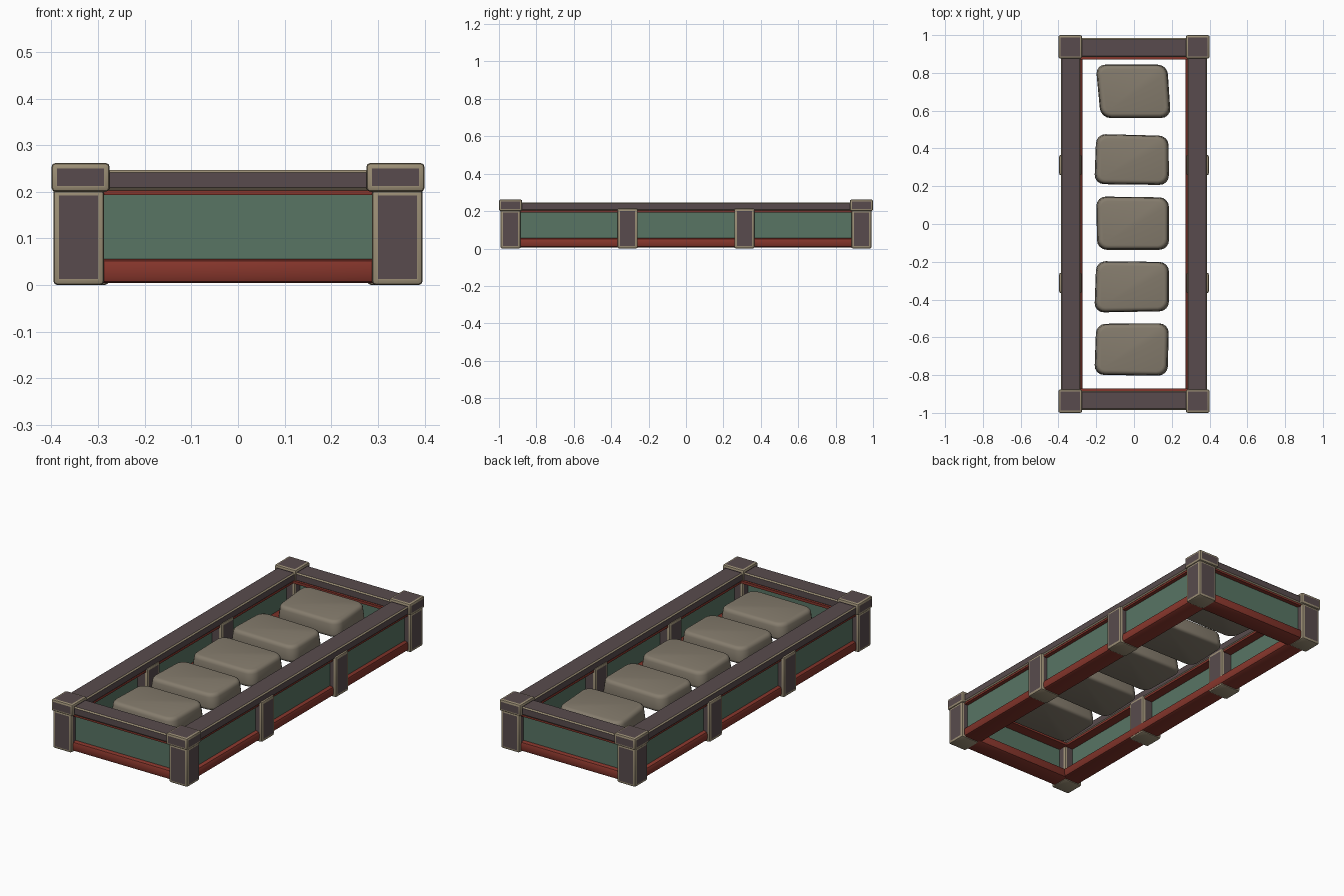
import bpy, bmesh, math
from mathutils import Vector

if "Cube" in bpy.data.objects:
    bpy.data.objects.remove(bpy.data.objects["Cube"])


def material(name, hexcol):
    m = bpy.data.materials.new(name)
    lin = [(int(hexcol[i:i + 2], 16) / 255) for i in (0, 2, 4)]
    lin = [c / 12.92 if c <= 0.04045 else ((c + 0.055) / 1.055) ** 2.4 for c in lin]
    m.diffuse_color = (*lin, 1)
    m.use_nodes = True
    m.node_tree.nodes["Principled BSDF"].inputs["Base Color"].default_value = m.diffuse_color
    return m


DARK = material("dark umber wood", "584B4D")
BEIGE = material("worn beige edge", "9C8F76")
RED = material("dull red paint", "85352B")
GREEN = material("muted green panel", "587564")
STONE = material("grey brown stone", "857C6D")


def finish(bm, name, mats, smooth=True):
    bmesh.ops.recalc_face_normals(bm, faces=bm.faces)
    me = bpy.data.meshes.new(name)
    bm.to_mesh(me)
    bm.free()
    ob = bpy.data.objects.new(name, me)
    bpy.context.collection.objects.link(ob)
    for m in mats:
        me.materials.append(m)
    if smooth:
        bpy.ops.object.select_all(action='DESELECT')
        bpy.context.view_layer.objects.active = ob
        ob.select_set(True)
        bpy.ops.object.shade_smooth_by_angle(angle=math.radians(35))
    return ob


def box_bm(lo, hi):
    bm = bmesh.new()
    bmesh.ops.create_cube(bm, size=1)
    lo, hi = Vector(lo), Vector(hi)
    for v in bm.verts:
        v.co = Vector([lo[i] + (v.co[i] + 0.5) * (hi[i] - lo[i]) for i in range(3)])
    return bm


def box(name, lo, hi, mat, bevel=0.0, segs=1, edge_mat=None):
    bm = box_bm(lo, hi)
    if bevel:
        bmesh.ops.bevel(bm, geom=list(bm.edges), offset=bevel, segments=segs,
                        profile=0.5, affect='EDGES', material=1 if edge_mat else -1)
    return finish(bm, name, [mat, edge_mat] if edge_mat else [mat])


def worn_block(name, lo, hi, inset, bevel=0.009):
    """Beige block whose faces carry a dark inset patch."""
    bm = box_bm(lo, hi)
    bm.normal_update()
    edges = list(bm.edges)
    faces = [f for f in bm.faces if f.normal.z > -0.5]
    bmesh.ops.inset_individual(bm, faces=faces, thickness=inset)
    for f in faces:
        f.material_index = 1
    bmesh.ops.bevel(bm, geom=edges, offset=bevel, segments=2, profile=0.5, affect='EDGES', material=0)
    return finish(bm, name, [BEIGE, DARK])


def span(s, a, b):
    return (min(s * a, s * b), max(s * a, s * b))


# Corner posts with wider caps
for sx, nx in ((-1, "left"), (1, "right")):
    for sy, ny in ((-1, "front"), (1, "back")):
        x, y = span(sx, 0.287, 0.396), span(sy, 0.885, 0.992)
        worn_block(f"{ny}_{nx}_corner_post", (x[0], y[0], 0), (x[1], y[1], 0.205), 0.018)
        x, y = span(sx, 0.275, 0.4), span(sy, 0.876, 1.0)
        worn_block(f"{ny}_{nx}_corner_cap", (x[0], y[0], 0.2), (x[1], y[1], 0.262), 0.017)

# Long sides: rails, panel and two middle posts
for s, n in ((-1, "left"), (1, "right")):
    x = span(s, 0.282, 0.387)
    box(f"{n}_top_rail", (x[0], -0.93, 0.203), (x[1], 0.93, 0.247), DARK, 0.006, 1, BEIGE)
    x = span(s, 0.286, 0.38)
    box(f"{n}_red_strip", (x[0], -0.92, 0.193), (x[1], 0.92, 0.207), RED)
    x = span(s, 0.272, 0.382)
    box(f"{n}_bottom_rail", (x[0], -0.93, 0.006), (x[1], 0.93, 0.056), RED, 0.014, 2)
    x = span(s, 0.335, 0.36)
    box(f"{n}_panel", (x[0], -0.9, 0.045), (x[1], 0.9, 0.2), GREEN)
    for y, k in ((-0.312, "front"), (0.312, "back")):
        x = span(s, 0.277, 0.396)
        worn_block(f"{n}_{k}_middle_post", (x[0], y - 0.054, 0), (x[1], y + 0.054, 0.214), 0.02)

# Short ends: rails and panel
for s, n in ((-1, "front"), (1, "back")):
    y = span(s, 0.883, 0.984)
    box(f"{n}_top_rail", (-0.3, y[0], 0.203), (0.3, y[1], 0.247), DARK, 0.006, 1, BEIGE)
    y = span(s, 0.872, 0.978)
    box(f"{n}_red_strip", (-0.3, y[0], 0.193), (0.3, y[1], 0.207), RED)
    box(f"{n}_bottom_rail", (-0.3, y[0], 0.004), (0.3, y[1], 0.056), RED, 0.014, 2)
    y = span(s, 0.93, 0.955)
    box(f"{n}_panel", (-0.3, y[0], 0.045), (0.3, y[1], 0.2), GREEN)

# Five slightly irregular rounded stones
stones = [
    [(-.205, .845), (.178, .845), (.197, .56), (-.178, .56)],
    [(-.202, .478), (.185, .468), (.187, .205), (-.212, .21)],
    [(-.202, .147), (.187, .142), (.187, -.138), (-.197, -.138)],
    [(-.202, -.195), (.187, -.2), (.187, -.463), (-.212, -.47)],
    [(-.202, -.527), (.187, -.525), (.18, -.805), (-.212, -.8)],
]
for i, pts in enumerate(stones):
    bm = bmesh.new()
    cx, cy = sum(p[0] for p in pts) / 4, sum(p[1] for p in pts) / 4
    rings = [[bm.verts.new((cx + (px - cx) * k, cy + (py - cy) * k, z)) for px, py in pts]
             for z, k in ((0.14, 1.0), (0.226, 0.95))]
    bm.faces.new(rings[0])
    bm.faces.new(rings[1])
    for j in range(4):
        m = (j + 1) % 4
        bm.faces.new((rings[0][j], rings[0][m], rings[1][m], rings[1][j]))
    bmesh.ops.recalc_face_normals(bm, faces=bm.faces)
    up = [e for e in bm.edges if abs(e.verts[0].co.z - e.verts[1].co.z) > 0.05]
    bmesh.ops.bevel(bm, geom=up, offset=0.05, segments=4, profile=0.5, affect='EDGES')
    rim = [e for e in bm.edges if abs(e.verts[0].co.z - e.verts[1].co.z) < 0.001]
    bmesh.ops.bevel(bm, geom=rim, offset=0.018, segments=3, profile=0.5, affect='EDGES')
    finish(bm, f"stone_{i + 1}", [STONE])
